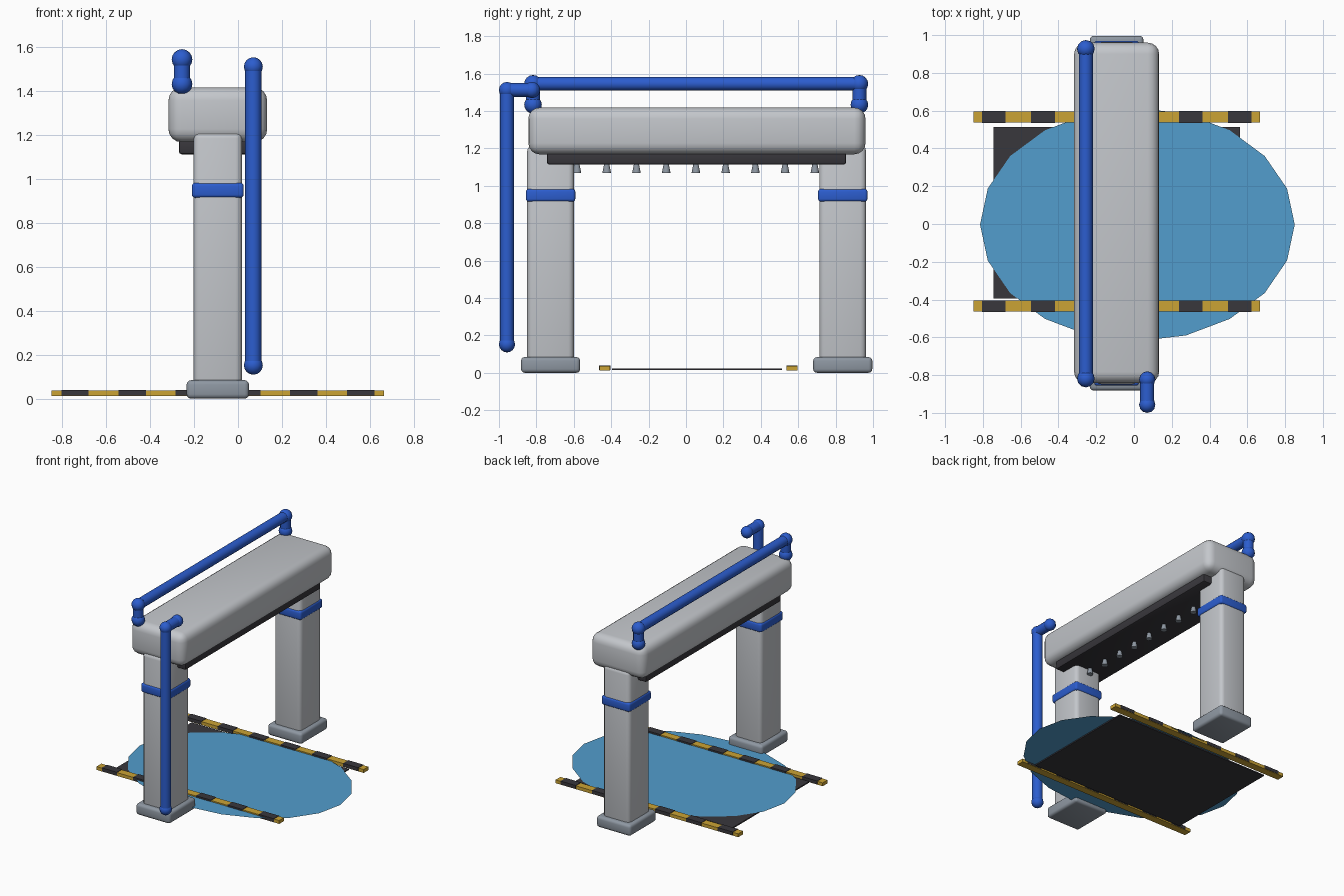
import bpy
import math
from mathutils import Vector

default = bpy.data.objects.get("Cube")
if default:
    bpy.data.objects.remove(default, do_unlink=True)


def material(name, r, g, b):
    m = bpy.data.materials.new(name)
    m.use_nodes = True
    m.diffuse_color = (r, g, b, 1)
    m.node_tree.nodes["Principled BSDF"].inputs["Base Color"].default_value = (r, g, b, 1)
    return m


LIGHT = material("light_grey", 0.55, 0.57, 0.60)
STEEL = material("steel_grey", 0.27, 0.31, 0.36)
BLUE = material("pipe_blue", 0.025, 0.11, 0.62)
DARK = material("dark_grey", 0.04, 0.038, 0.045)
YELLOW = material("hazard_yellow", 0.60, 0.37, 0.035)
WATER = material("water_blue", 0.085, 0.34, 0.61)


def finish(name, mat, smooth=True):
    ob = bpy.context.object
    ob.name = name
    ob.data.materials.append(mat)
    if smooth:
        bpy.ops.object.shade_smooth_by_angle(angle=math.radians(40))
    return ob


def box(name, mat, x, y, z, bevel=0, segments=3):
    """Box given by its (min, max) extent on each axis, with rounded edges."""
    spans = (x, y, z)
    bpy.ops.mesh.primitive_cube_add(size=1, location=[(a + b) / 2 for a, b in spans])
    ob = bpy.context.object
    ob.scale = [b - a for a, b in spans]
    bpy.ops.object.transform_apply(location=False, rotation=False, scale=True)
    if bevel:
        mod = ob.modifiers.new("Bevel", "BEVEL")
        mod.width = bevel
        mod.segments = segments
        bpy.ops.object.modifier_apply(modifier=mod.name)
    return finish(name, mat, bool(bevel))


def pipe(name, points, radius=0.037, joint=0.047):
    """Straight tubes between the points, with a ball at every point."""
    points = [Vector(p) for p in points]
    for i, p in enumerate(points):
        bpy.ops.mesh.primitive_uv_sphere_add(segments=12, ring_count=8, radius=joint, location=p)
        finish(f"{name}_joint_{i + 1}", BLUE)
    for i, (a, b) in enumerate(zip(points, points[1:])):
        bpy.ops.mesh.primitive_cylinder_add(vertices=12, radius=radius, depth=(b - a).length,
                                            location=(a + b) / 2)
        bpy.context.object.rotation_euler = (b - a).to_track_quat("Z", "Y").to_euler()
        finish(f"{name}_tube_{i + 1}", BLUE)


CX = -0.092  # centre line of the gantry

# Pillars with foot and collar
for side, cy in (("front", -0.724), ("back", 0.838)):
    for part, mat, hx, hy, z, bevel in (
            ("pillar", LIGHT, 0.111, 0.125, (0.02, 1.215), 0.03),
            ("foot", STEEL, 0.142, 0.158, (0, 0.084), 0.02),
            ("collar", BLUE, 0.118, 0.132, (0.915, 0.983), 0.015)):
        box(f"{side}_{part}", mat, (CX - hx, CX + hx), (cy - hy, cy + hy), z, bevel)

# Overhead beam and spray bar
box("top_beam", LIGHT, (CX - 0.225, CX + 0.225), (-0.843, 0.96), (1.168, 1.418), 0.06, 4)
box("spray_bar", DARK, (CX - 0.177, CX + 0.177), (-0.743, 0.856), (1.113, 1.19), 0.012, 2)

# Nozzles
for i in range(9):
    bpy.ops.mesh.primitive_cone_add(vertices=10, radius1=0.023, radius2=0.013, depth=0.05,
                                    location=(CX, -0.583 + 0.159 * i, 1.094))
    finish(f"nozzle_{i + 1}", STEEL)

# Water pipes
pipe("top_pipe", [(-0.255, -0.818, 1.433), (-0.255, -0.818, 1.545),
                  (-0.255, 0.927, 1.545), (-0.255, 0.927, 1.433)])
pipe("riser_pipe", [(0.07, -0.957, 0.152), (0.07, -0.957, 1.512), (0.07, -0.823, 1.512)],
     joint=0.043)

# Floor mat and puddle
box("floor_mat", DARK, (-0.745, 0.56), (-0.395, 0.513), (0.014, 0.023))
bpy.ops.mesh.primitive_circle_add(vertices=20, radius=1, fill_type="NGON",
                                  location=(0.018, -0.003, 0.027))
bpy.context.object.scale = (0.833, 0.617, 1)
finish("puddle", WATER, False)

# Hazard kerbs with dark bands
for side, y0, y1 in (("front", -0.463, -0.406), ("back", 0.538, 0.595)):
    box(f"{side}_kerb", YELLOW, (CX - 0.758, CX + 0.758), (y0, y1), (0.011, 0.036))
    for i in range(6):
        x = -0.805 + 0.2605 * i
        box(f"{side}_kerb_band_{i + 1}", DARK, (x, x + 0.125),
            (y0 - 0.002, y1 + 0.002), (0.014, 0.039))
